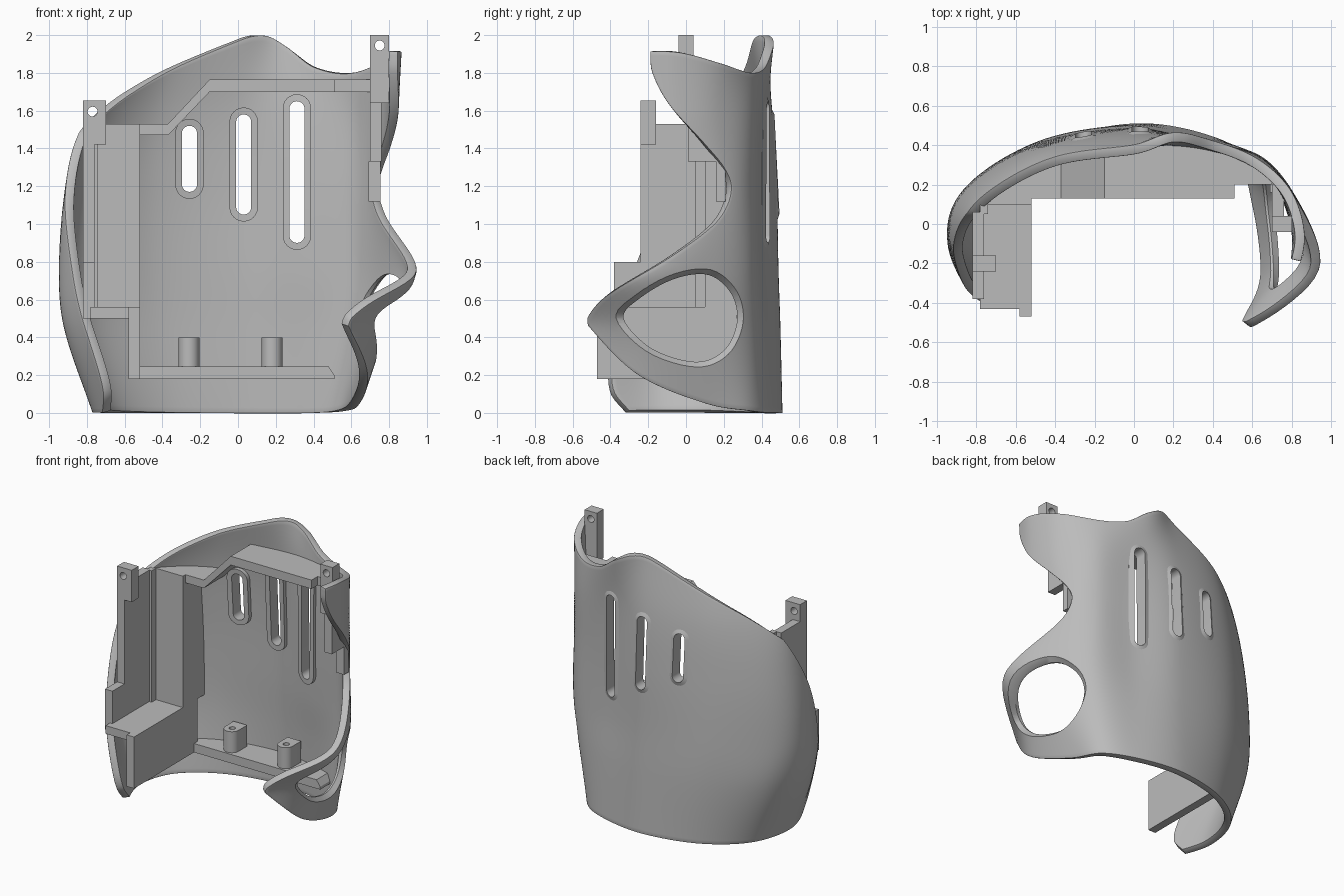
import bpy, bmesh, math
from mathutils import Vector

cube = bpy.data.objects.get("Cube")
if cube:
    bpy.data.objects.remove(cube, do_unlink=True)

grey = bpy.data.materials.new("plain_grey")
grey.use_nodes = True
grey.diffuse_color = (0.5, 0.5, 0.5, 1)
grey.node_tree.nodes["Principled BSDF"].inputs["Base Color"].default_value = grey.diffuse_color


def make(name, verts, faces, smooth=False):
    mesh = bpy.data.meshes.new(name)
    mesh.from_pydata([tuple(v) for v in verts], [], faces)
    mesh.materials.append(grey)
    obj = bpy.data.objects.new(name, mesh)
    bpy.context.collection.objects.link(obj)
    if not smooth:
        bm = bmesh.new()
        bm.from_mesh(mesh)
        bmesh.ops.recalc_face_normals(bm, faces=bm.faces)
        bm.to_mesh(mesh)
        bm.free()
    return obj


def activate(obj):
    bpy.ops.object.select_all(action='DESELECT')
    obj.select_set(True)
    bpy.context.view_layer.objects.active = obj


def modify(obj, kind, **settings):
    mod = obj.modifiers.new(kind.lower(), kind)
    for key, value in settings.items():
        setattr(mod, key, value)
    activate(obj)
    bpy.ops.object.modifier_apply(modifier=mod.name)


def cut(obj, cutter):
    modify(obj, 'BOOLEAN', operation='DIFFERENCE', solver='EXACT', object=cutter)
    bpy.data.objects.remove(cutter, do_unlink=True)


def smooth_shade(obj):
    activate(obj)
    bpy.ops.object.shade_smooth_by_angle(angle=math.radians(35))


def box(name, x, y, z):
    verts = [(a, b, c) for a in x for b in y for c in z]
    faces = [(0, 1, 3, 2), (4, 6, 7, 5), (0, 4, 5, 1), (2, 3, 7, 6), (0, 2, 6, 4), (1, 5, 7, 3)]
    return make(name, verts, faces)


def loft(name, loops, closed=False):
    """Joins equal loops into a tube, capped at the ends or closed into a ring."""
    n, m = len(loops[0]), len(loops)
    faces = [(i * n + j, i * n + (j + 1) % n, (i + 1) % m * n + (j + 1) % n, (i + 1) % m * n + j)
             for i in range(m if closed else m - 1) for j in range(n)]
    if not closed:
        faces += [tuple(range(n)), tuple(range((m - 1) * n, m * n))]
    return make(name, [v for loop in loops for v in loop], faces)


def spline(keys, t):
    """Smooth curve through (parameter, vector) keys."""
    t = min(max(t, keys[0][0]), keys[-1][0])
    i = 0
    while i < len(keys) - 2 and t > keys[i + 1][0]:
        i += 1

    def slope(k):
        a, b = keys[max(k - 1, 0)], keys[min(k + 1, len(keys) - 1)]
        return (b[1] - a[1]) / (b[0] - a[0])
    h = keys[i + 1][0] - keys[i][0]
    s = (t - keys[i][0]) / h
    w = s * s * (3 - 2 * s)
    return (keys[i][1] * (1 - w) + keys[i + 1][1] * w
            + slope(i) * (h * s * (1 - s) ** 2) - slope(i + 1) * (h * s * s * (1 - s)))


# Horizontal sections of the shell, running left front, back, right front
sections = {
    0: [(-.67, -.45), (-.77, -.12), (-.68, .2), (-.4, .42), (0, .51),
        (.35, .46), (.57, .34), (.63, .1), (.63, -.25), (.56, -.55)],
    .45: [(-.77, -.45), (-.92, -.12), (-.82, .2), (-.45, .43), (0, .5),
          (.35, .44), (.63, .34), (.77, .1), (.77, -.25), (.56, -.55)],
    .75: [(-.79, -.45), (-.945, -.1), (-.86, .18), (-.48, .42), (0, .49),
          (.35, .42), (.65, .34), (.84, .1), (.945, -.2), (.82, -.44)],
    1.2: [(-.74, -.45), (-.91, -.1), (-.83, .17), (-.48, .4), (0, .48),
          (.35, .41), (.62, .35), (.77, .2), (.84, -.05), (.84, -.3)],
    1.6: [(-.66, -.45), (-.82, -.1), (-.76, .14), (-.45, .37), (0, .455),
          (.33, .42), (.62, .35), (.79, .17), (.85, -.05), (.82, -.3)],
    2: [(-.5, -.45), (-.64, -.1), (-.58, .12), (-.36, .31), (0, .4),
        (.25, .47), (.56, .35), (.78, .2), (.87, -.05), (.82, -.3)],
}
levels = [(z, [(i, Vector(p)) for i, p in enumerate(pts)]) for z, pts in sections.items()]


def surface(u, z):
    p = spline([(level, spline(keys, u)) for level, keys in levels], z)
    return Vector((p.x, p.y, z))


def find_u(axis, value, z, lo, hi):
    rising = surface(hi, z)[axis] > surface(lo, z)[axis]
    for _ in range(18):
        mid = (lo + hi) / 2
        if (surface(mid, z)[axis] < value) == rising:
            lo = mid
        else:
            hi = mid
    return lo


def back_y(x, z):
    return surface(find_u(0, x, z, 1.3, 7), z).y


def side_x(y, z):
    return surface(find_u(1, y, z, 5, 9), z).x


# Shell outline: side edges as z to y, top and bottom edges as section index to z
left_edge = [(0, -.32), (.1, -.4), (.25, -.41), (.5, -.36), (.8, -.26), (1.1, -.13), (1.48, .06)]
right_edge = [(.46, -.52), (.51, -.52), (.62, -.42), (.82, -.09), (.98, .13), (1.08, .21),
              (1.2, .24), (1.3, .2), (1.42, .1), (1.63, -.09), (1.8, -.18), (1.91, -.19)]
bottom_edge = [(0, 0), (5, 0), (6, .01), (7, .05), (8, .2), (8.9, .46)]
top_edge = [(1.6, 1.48), (2, 1.57), (2.5, 1.7), (3, 1.81), (4, 1.98), (4.5, 1.995), (5, 1.93),
            (5.4, 1.83), (6, 1.8), (7, 1.85), (8, 1.91), (9, 1.91)]


def mix(a, b, t):
    return a + (b - a) * t


cols, rows = 110, 64
edges = []
for r in range(rows + 1):
    zl, zr = mix(0, 1.48, r / rows), mix(.46, 1.91, r / rows)
    edges.append((find_u(1, spline(left_edge, zl), zl, 0, 4),
                  find_u(1, spline(right_edge, zr), zr, 5, 9)))
verts = []
for r, (ul, ur) in enumerate(edges):
    for c in range(cols + 1):
        a = c / cols
        low = spline(bottom_edge, mix(*edges[0], a))
        high = spline(top_edge, mix(*edges[-1], a))
        verts.append(surface(mix(ul, ur, a), mix(low, high, r / rows)))
w = cols + 1
faces = [(r * w + c, (r + 1) * w + c, (r + 1) * w + c + 1, r * w + c + 1)
         for r in range(rows) for c in range(cols)]
shell = make("shell", verts, faces, smooth=True)
modify(shell, 'SOLIDIFY', thickness=.05, offset=-1)
modify(shell, 'BEVEL', width=.012, segments=2, limit_method='ANGLE', angle_limit=math.radians(50))

# Flared side opening
hole = [(-.33, .5), (-.24, .61), (-.06, .71), (.12, .73), (.24, .63), (.27, .48),
        (.2, .33), (.05, .27), (-.18, .34)]
hole = [Vector(p) for p in hole]
ring = [(i, hole[i % len(hole)]) for i in range(-2, len(hole) + 3)]
outline = [spline(ring, i / 6) for i in range(len(hole) * 6)]
middle = Vector((0, .5))


def hole_loop(scale, offset, fixed=None):
    pts = [middle + (p - middle) * scale for p in outline]
    return [(side_x(*p) + offset if fixed is None else fixed, p.x, p.y) for p in pts]


cut(shell, loft("opening_cutter", [hole_loop(1, 0, .45), hole_loop(1, -.04),
                                   hole_loop(1.13, .004), hole_loop(1.13, 0, 1.2)]))


# Vent slots with raised rims
def stadium(x, z0, z1, r, n=12):
    pts = []
    for zc, start in ((z1 - r, 0), (z0 + r, math.pi)):
        for i in range(n + 1):
            t = start + math.pi * i / n
            pts.append((x + r * math.cos(t), zc + r * math.sin(t)))
    return pts


for name, x, z0, z1 in (("short", -.257, 1.17, 1.52), ("middle", .03, 1.05, 1.58), ("long", .312, .9, 1.65)):
    hull = stadium(x, z0 - .02, z1 + .02, .058)
    cut(shell, loft("slot_cutter", [[(a, y, b) for a, b in hull] for y in (.2, .7)]))
    inner, outer = stadium(x, z0, z1, .04), stadium(x, z0 - .037, z1 + .037, .075)
    rim = loft(name + "_vent_rim",
               [[(a, back_y(a, b) + d, b) for a, b in loop]
                for loop, d in ((inner, -.08), (outer, -.08), (outer, -.004), (inner, .01))],
               closed=True)
    smooth_shade(rim)
smooth_shade(shell)


# Ledges and blocks whose back follows the shell
def fitted(name, stations, front):
    """Stations are (x, bottom z, top z)."""
    loops = []
    for (xa, la, ha), (xb, lb, hb) in zip(stations, stations[1:]):
        steps = max(1, round((xb - xa) / .04))
        for i in range(steps + (xb == stations[-1][0])):
            t = i / steps
            x, lo, hi = mix(xa, xb, t), mix(la, lb, t), mix(ha, hb, t)
            loops.append([(x, front, lo), (x, front, hi)]
                         + [(x, max(front + .01, back_y(x, z) - .03), z) for z in (hi, lo)])
    return loft(name, loops)


fitted("top_ledge", [(-.53, 1.47, 1.53), (-.37, 1.47, 1.53), (-.15, 1.7, 1.765), (.51, 1.7, 1.765)], .13)
fitted("top_ledge_end", [(.51, 1.7, 1.765), (.7, 1.7, 1.765)], .2)
fitted("bottom_ledge", [(-.54, .18, .245), (.48, .18, .245), (.51, .18, .2)], .23)
fitted("left_block", [(-.76, .56, 1.53), (-.52, .56, 1.53)], .1)

# Left compartment
box("left_side_wall", (-.82, -.76), (-.24, .06), (.5, 1.53))
box("left_wall_link", (-.78, -.74), (.05, .11), (.5, 1.53))
box("left_wall_step", (-.82, -.76), (-.38, -.24), (.5, .8))
box("left_floor", (-.78, -.52), (-.43, .2), (.5, .56))
box("left_inner_wall", (-.58, -.52), (-.47, .27), (.18, .56))


# Mounting tabs and standoffs with screw holes
def cylinder(name, axis, center, radius, length):
    p, q = [k for k in range(3) if k != axis]
    loops = []
    for side in (-.5, .5):
        loop = []
        for i in range(24):
            v = Vector(center)
            v[axis] += side * length
            v[p] += radius * math.cos(math.tau * i / 24)
            v[q] += radius * math.sin(math.tau * i / 24)
            loop.append(v)
        loops.append(loop)
    return loft(name, loops)


left_tab = box("left_tab", (-.82, -.7), (-.24, -.16), (1.42, 1.655))
cut(left_tab, cylinder("screw_cutter", 1, (-.77, -.2, 1.595), .026, .3))
right_tab = box("right_tab", (.7, .8), (-.04, .04), (1.64, 2))
cut(right_tab, cylinder("screw_cutter", 1, (.75, 0, 1.945), .026, .3))
box("right_post", (.7, .76), (.01, .2), (1.33, 1.66))
box("right_post_foot", (.69, .755), (.16, .21), (1.12, 1.33))

# Standoffs with a rounded front and a flat back
for side, x in (("right", -.26), ("left", .18)):
    arc = [math.pi * (1 + i / 16) for i in range(17)]
    plan = [(x + .055 * math.cos(t), .3 + .055 * math.sin(t)) for t in arc]
    plan += [(x + .055, .4), (x - .055, .4)]
    post = loft(side + "_standoff", [[(a, b, z) for a, b in plan] for z in (.24, .4)])
    cut(post, cylinder("screw_cutter", 2, (x, .305, .4), .022, .2))
    smooth_shade(post)
